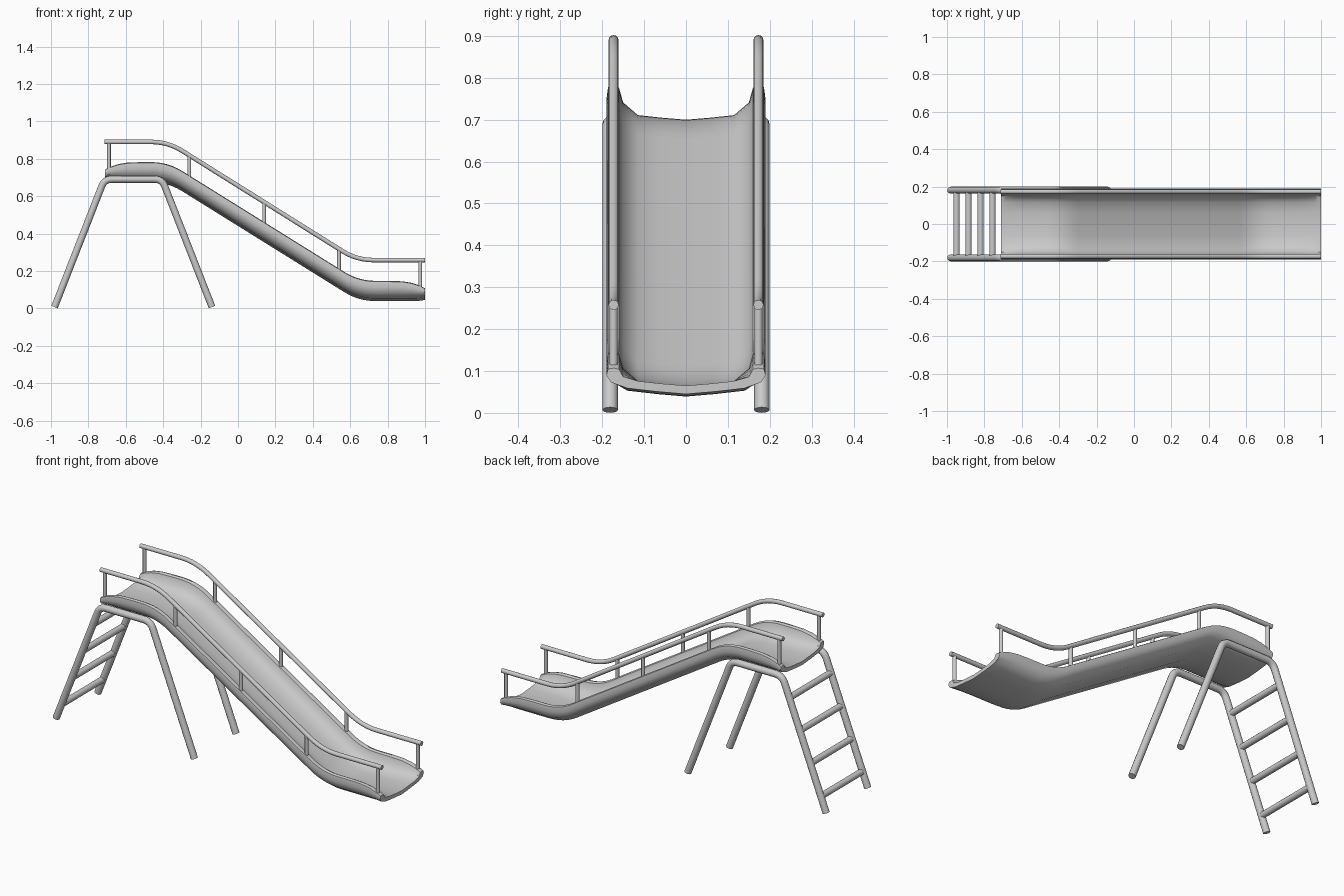
import bpy, bmesh
from math import sin, cos, pi, radians
from mathutils import Vector

cube = bpy.data.objects.get("Cube")
if cube:
    bpy.data.objects.remove(cube)

grey = bpy.data.materials.new("painted grey metal")
grey.use_nodes = True
grey.diffuse_color = (0.6, 0.6, 0.6, 1)
grey.node_tree.nodes["Principled BSDF"].inputs["Base Color"].default_value = (0.6, 0.6, 0.6, 1)


def loft(name, rings):
    """Skin a row of closed rings and cap both ends."""
    bm = bmesh.new()
    rows = [[bm.verts.new(p) for p in ring] for ring in rings]
    n = len(rows[0])
    for a, b in zip(rows, rows[1:]):
        for i in range(n):
            j = (i + 1) % n
            bm.faces.new((a[i], a[j], b[j], b[i]))
    bm.faces.new(rows[0])
    bm.faces.new(rows[-1])
    bmesh.ops.recalc_face_normals(bm, faces=bm.faces)
    mesh = bpy.data.meshes.new(name)
    bm.to_mesh(mesh)
    bm.free()
    mesh.materials.append(grey)
    obj = bpy.data.objects.new(name, mesh)
    bpy.context.collection.objects.link(obj)
    bpy.ops.object.select_all(action='DESELECT')
    obj.select_set(True)
    bpy.context.view_layer.objects.active = obj
    bpy.ops.object.shade_smooth_by_angle(angle=radians(40))
    return obj


def fillet(points, cut, steps=6):
    """Round the inner corners of an (x, z) path."""
    pts = [Vector(p) for p in points]
    out = [pts[0]]
    for a, b, c in zip(pts, pts[1:], pts[2:]):
        p = b + (a - b).normalized() * cut
        q = b + (c - b).normalized() * cut
        for k in range(steps + 1):
            t = k / steps
            out.append(p * (1 - t) ** 2 + b * 2 * t * (1 - t) + q * t ** 2)
    return out + [pts[-1]]


def tube(name, path, radius, sides=12):
    """Sweep a circle along a path of 3D points."""
    pts = [Vector(p) for p in path]
    rings = []
    for i, p in enumerate(pts):
        d = (pts[min(i + 1, len(pts) - 1)] - pts[max(i - 1, 0)]).normalized()
        side = Vector((1, 0, 0)) if abs(d.y) > 0.9 else Vector((0, 1, 0))
        up = d.cross(side).normalized()
        rings.append([p + radius * (cos(2 * pi * k / sides) * side
                                    + sin(2 * pi * k / sides) * up) for k in range(sides)])
    return loft(name, rings)


# Slide bed: a shallow trough with rounded rims that drop at both ends
BED = fillet([(-0.71, 0.70), (-0.375, 0.70), (0.645, 0.065), (1.0, 0.065)], 0.09)
TOP, END = -0.71, 1.0


def bed_height(x):
    for a, b in zip(BED, BED[1:]):
        if x <= b.x:
            return a.y + (b.y - a.y) * (x - a.x) / (b.x - a.x)
    return BED[-1].y


def bed_ring(x):
    z = bed_height(x)
    edge = min(x - TOP, END - x)
    t = min(edge / 0.2, 1)
    h = 0.042 + 0.04 * (1 - (1 - t) ** 3)
    lift = 0.006 * (1 - min(edge / 0.04, 1))
    half = [(0, 0), (0.06, 0.005), (0.115, 0.011), (0.15, 0.5 * h), (0.16, 0.93 * h),
            (0.172, h), (0.186, 0.95 * h), (0.19, 0.6 * h), (0.18, 0.2 * h),
            (0.14, lift - 0.012), (0.07, lift - 0.02), (0, lift - 0.026)]
    mirrored = [(-y, dz) for y, dz in half[-2:0:-1]]
    return [(x, y, z + dz) for y, dz in half + mirrored]


stations = {round(p.x, 4) for p in BED}
for d in (0.01, 0.03, 0.07, 0.12, 0.2):
    stations |= {round(TOP + d, 4), round(END - d, 4)}
loft("slide_bed", [bed_ring(x) for x in sorted(stations)])

# Legs, handrails and posts on both sides
legs = fillet([(-0.981, 0.007), (-0.714, 0.69), (-0.406, 0.69), (-0.139, 0.007)], 0.04)
rail = fillet([(-0.715, 0.89), (-0.375, 0.89), (0.635, 0.258), (1.0, 0.258)], 0.09)
posts = [(-0.69, 0.71, 0.89), (-0.26, 0.69, 0.819), (0.14, 0.44, 0.569),
         (0.54, 0.19, 0.318), (0.975, 0.09, 0.258)]
for side, s in (("left", 1), ("right", -1)):
    tube(side + "_leg_frame", [(p.x, s * 0.181, p.y) for p in legs], 0.0185)
    tube(side + "_handrail", [(p.x, s * 0.173, p.y) for p in rail], 0.012)
    for i, (x, low, high) in enumerate(posts):
        tube(f"{side}_rail_post_{i + 1}", [(x, s * 0.173, low), (x, s * 0.173, high)], 0.01)

# Ladder rungs between the rear legs
foot, knee = Vector((-0.981, 0.007)), Vector((-0.714, 0.69))
for i in range(4):
    p = foot.lerp(knee, 0.12 + 0.24 * i)
    tube(f"ladder_rung_{i + 1}", [(p.x, -0.181, p.y), (p.x, 0.181, p.y)], 0.017)
